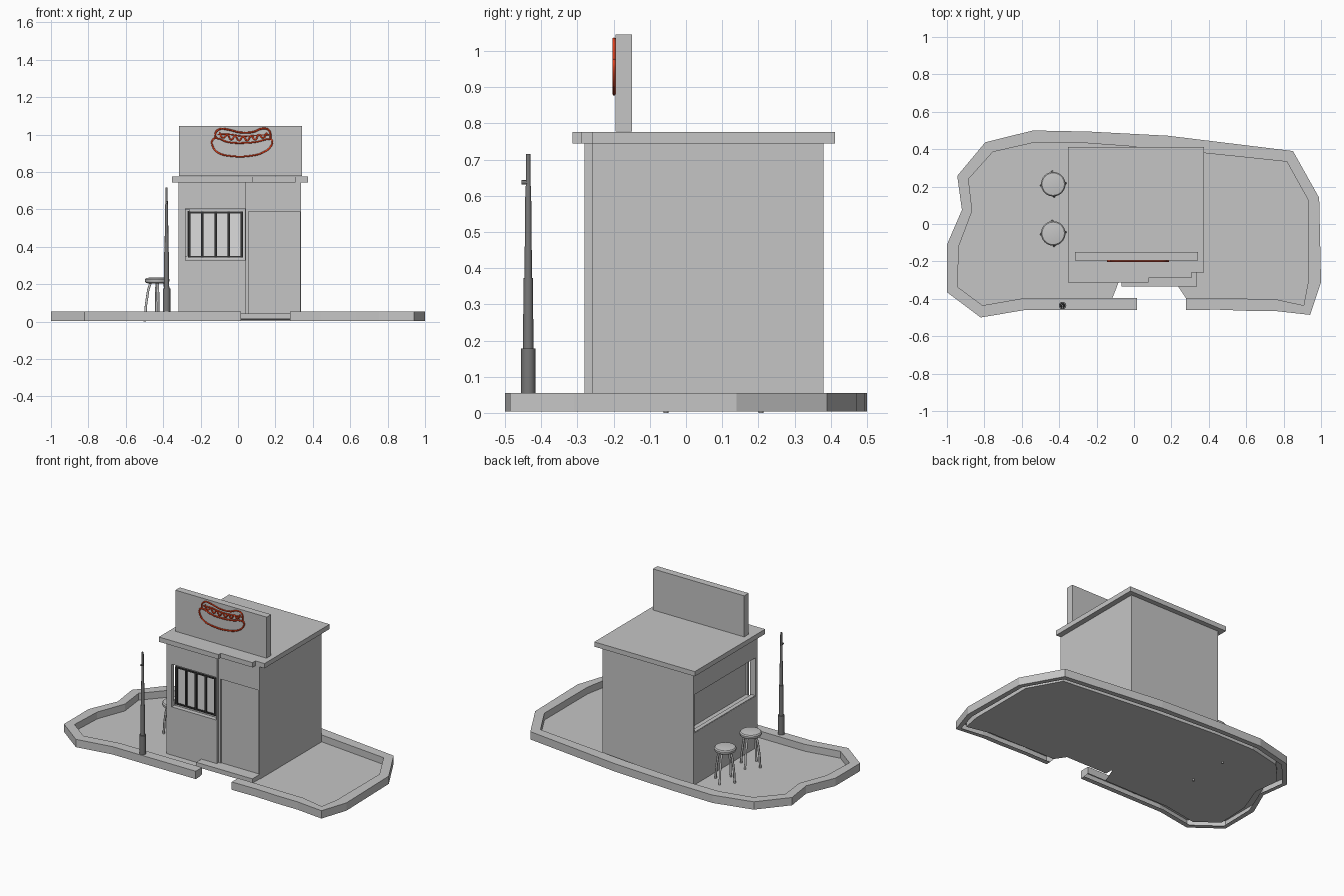
import bpy, bmesh, math
from mathutils import Vector

if "Cube" in bpy.data.objects:
    bpy.data.objects.remove(bpy.data.objects["Cube"])


def material(name, rgb):
    m = bpy.data.materials.new(name)
    m.diffuse_color = (*rgb, 1)
    m.use_nodes = True
    m.node_tree.nodes["Principled BSDF"].inputs["Base Color"].default_value = m.diffuse_color
    return m


GREY = material("plain grey", (0.56, 0.56, 0.56))
PANE = material("light pane", (0.72, 0.72, 0.72))
DARK = material("dark metal", (0.035, 0.035, 0.035))
POST = material("post grey", (0.19, 0.19, 0.19))
RED = material("sign red", (0.8, 0.05, 0.01))


def finish(name, bm, mat, smooth=False, recalc=True):
    if recalc:
        bmesh.ops.recalc_face_normals(bm, faces=bm.faces[:])
    me = bpy.data.meshes.new(name)
    bm.to_mesh(me)
    bm.free()
    ob = bpy.data.objects.new(name, me)
    bpy.context.collection.objects.link(ob)
    me.materials.append(mat)
    if smooth:
        bpy.ops.object.select_all(action='DESELECT')
        ob.select_set(True)
        bpy.context.view_layer.objects.active = ob
        bpy.ops.object.shade_smooth_by_angle(angle=math.radians(35))
    return ob


def prism(name, outline, z0, z1, mat=GREY):
    bm = bmesh.new()
    f = bm.faces.new([bm.verts.new((x, y, z0)) for x, y in outline])
    r = bmesh.ops.extrude_face_region(bm, geom=[f])
    for v in r["geom"]:
        if isinstance(v, bmesh.types.BMVert):
            v.co.z = z1
    # the extruded cap keeps the base open unless it is filled
    holes = [e for e in bm.edges if e.is_boundary]
    if holes:
        bmesh.ops.holes_fill(bm, edges=holes)
    return finish(name, bm, mat)


def box(name, x0, x1, y0, y1, z0, z1, mat=GREY):
    return prism(name, [(x0, y0), (x1, y0), (x1, y1), (x0, y1)], z0, z1, mat)


def lathe(name, profile, x, y, mat, sides=16):
    bm = bmesh.new()
    rings = []
    for r, z in profile:
        rings.append([bm.verts.new((x + r * math.cos(2 * math.pi * i / sides),
                                    y + r * math.sin(2 * math.pi * i / sides), z))
                      for i in range(sides)])
    for a, b in zip(rings, rings[1:]):
        for i in range(sides):
            j = (i + 1) % sides
            bm.faces.new((a[i], a[j], b[j], b[i]))
    bm.faces.new(rings[0])
    bm.faces.new(rings[-1])
    return finish(name, bm, mat, True)


def tube(name, points, radius, mat, closed=False, smooth_path=False, res=1):
    cu = bpy.data.curves.new(name, 'CURVE')
    cu.dimensions = '3D'
    cu.bevel_depth = radius
    cu.bevel_resolution = res
    cu.use_fill_caps = True
    cu.resolution_u = 4
    if not smooth_path:
        sp = cu.splines.new('POLY')
        sp.points.add(len(points) - 1)
        for p, c in zip(sp.points, points):
            p.co = (*c, 1)
    else:
        sp = cu.splines.new('BEZIER')
        sp.bezier_points.add(len(points) - 1)
        for p, c in zip(sp.bezier_points, points):
            p.co = c
            p.handle_left_type = p.handle_right_type = 'AUTO'
    sp.use_cyclic_u = closed
    cu.materials.append(mat)
    ob = bpy.data.objects.new(name, cu)
    bpy.context.collection.objects.link(ob)
    return ob


def cut(target, cutter):
    cutter.hide_render = True
    cutter.hide_viewport = True
    m = target.modifiers.new("opening", 'BOOLEAN')
    m.operation = 'DIFFERENCE'
    m.solver = 'EXACT'
    m.object = cutter


# Curb: raised border with a gap at the entrance, partly open underneath
outer = [(.017, -.46), (-.585, -.46), (-.82, -.5), (-1, -.365), (-1, -.11), (-.92, .075),
         (-.945, .257), (-.795, .437), (-.54, .5), (-.24, .494), (.18, .472), (.85, .39),
         (.99, .14), (1, -.31), (.942, -.486), (.755, -.465), (.63, -.465), (.447, -.458),
         (.277, -.46)]
inner = [(.017, -.395), (-.58, -.395), (-.81, -.435), (-.945, -.335), (-.935, -.115),
         (-.865, .07), (-.885, .24), (-.755, .385), (-.54, .434), (-.25, .432), (.16, .402),
         (.817, .333), (.93, .13), (.93, -.315), (.907, -.435), (.747, -.4), (.622, -.4),
         (.452, -.396), (.277, -.395)]
Z0, Z1 = 0.004, 0.055
bm = bmesh.new()
rows = []
for o, i in zip(outer, inner):
    mid = Vector(o).lerp(Vector(i), .5)
    rows.append([bm.verts.new((*mid, Z0)), bm.verts.new((*o, Z0)), bm.verts.new((*o, Z1)),
                 bm.verts.new((*i, Z1)), bm.verts.new((*i, Z0 + .006))])
for a, b in zip(rows, rows[1:]):
    for k in range(4):
        bm.faces.new((a[k], b[k], b[k + 1], a[k + 1]))
bm.faces.new(rows[0])
bm.faces.new(rows[-1][::-1])
finish("curb", bm, GREY)

# Paved yard inside the curb, notched at the entrance
bm = bmesh.new()
notch = [(.237, -.335), (.2, -.28), (-.07, -.28), (-.115, -.395)]
face = bm.faces.new([bm.verts.new((x, y, .01)) for x, y in inner[1:] + notch])
face.normal_update()
if face.normal.z < 0:
    face.normal_flip()
finish("yard_floor", bm, GREY, recalc=False)

# Entrance step
box("entrance_step", -.068, .337, -.334, -.255, .014, .043)

# Kiosk body: window bay stands slightly proud of the door bay
body = prism("kiosk_body", [(-.319, -.28), (.043, -.28), (.043, -.26), (.338, -.26),
                            (.338, .38), (-.319, .38)], .012, .75)
cut(body, box("front_window_cutter", -.282, .038, -.3, -.25, .326, .604))
cut(body, box("serving_hatch_cutter", -.35, -.259, -.258, .37, .35, .6))
cut(body, box("door_cutter", .056, .331, -.3, -.246, .03, .59))

# Recessed door
box("door", .056, .331, -.25, -.243, .04, .59)

# Roof slab with stepped front edge
prism("roof_slab", [(-.352, -.313), (.078, -.313), (.078, -.29), (.308, -.29), (.308, -.26),
                    (.373, -.26), (.373, .412), (-.352, .412)], .745, .776)

# Front window: pane, frame and bars
box("window_pane", -.27, .03, -.257, -.249, .338, .592, PANE)
for i, x in enumerate((-.26, -.191, -.12, -.049, .021)):
    box(f"window_bar_{i}", x - .0065, x + .0065, -.266, -.254, .342, .588, DARK)
for n, z in (("bottom", .342), ("top", .579)):
    box(f"window_rail_{n}", -.266, .027, -.265, -.254, z, z + .009, DARK)

# Serving hatch counter strip
box("hatch_counter", -.318, -.29, -.258, .37, .345, .355)

# Sign board
box("sign_board", -.315, .343, -.195, -.149, .778, 1.046)

# Sausage-in-bun outline in red tubing
def sign_line(name, pts, closed=False, r=.0048):
    tube(name, [(x + .005, -.199, z) for x, z in pts], r, RED, closed, True)


sign_line("lower_bun_outline", [(-.14, .973), (-.137, .93), (-.105, .9), (-.04, .885), (.05, .885),
                                (.13, .905), (.172, .94), (.176, .97), (.155, .975), (.1, .962),
                                (.02, .955), (-.06, .96), (-.12, .98)], True)
sign_line("upper_bun_outline", [(-.125, .983), (-.125, 1.01), (-.1, 1.03), (-.06, 1.027),
                                (.01, 1.011), (.08, 1.015), (.125, 1.032), (.16, 1.024),
                                (.17, .975)])
N = 12
sign_line("sauce_wave", [(-.105 + .255 * i / N,
                          .978 + .011 * (-1) ** i + .022 * (2 * i / N - 1) ** 2)
                         for i in range(N + 1)])
sign_line("sausage_outline", [(-.115, 1.0), (-.06, 1.002), (.02, .992), (.1, .996), (.16, 1.0)],
          r=.004)

# Tapered post with a small side knob
lathe("post", [(.02, .05), (.02, .178), (.0145, .178), (.013, .373), (.0105, .373),
               (.008, .62), (.0065, .63), (.006, .716)], -.382, -.436, POST)
tube("post_knob", [(-.382, -.436, .637), (-.382, -.455, .637)], .006, POST, res=2)

# Stools: round seat with four splayed legs, the outer leg pokes through the floor
for n, y in enumerate((.213, -.05)):
    x = -.432
    lathe(f"stool_seat_{n}", [(.05, .205), (.062, .209), (.066, .217), (.066, .226), (.06, .233),
                              (.03, .237)], x, y, GREY, 24)
    for k in range(4):
        a = k * math.pi / 2 + .08
        d = Vector((math.cos(a), math.sin(a), 0))
        base = Vector((x, y, 0))
        foot = 0 if k == 2 else .011
        tube(f"stool_{n}_leg_{k}", [base + d * r + Vector((0, 0, z)) for r, z in
                                    ((.035, .21), (.048, .17), (.06, .09), (.066, foot))],
             .007, GREY)
